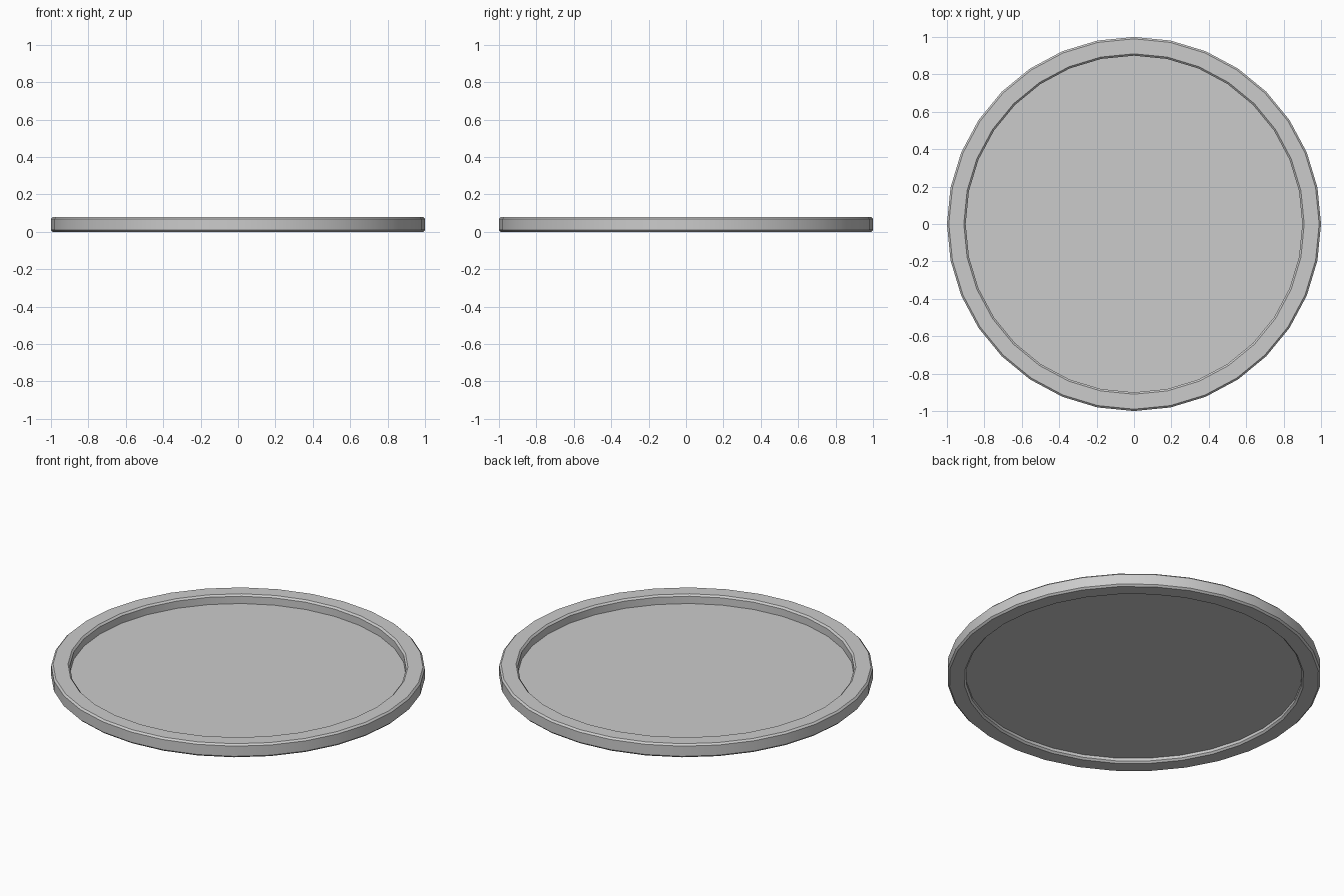
import bpy, bmesh, math

if "Cube" in bpy.data.objects:
    bpy.data.objects.remove(bpy.data.objects["Cube"])

SIDES = 32
R_OUT, R_IN, H, B = 1.0, 0.9, 0.08, 0.01
FLOOR_Z = 0.027


def ring(bm, r, z):
    return [bm.verts.new((r * math.cos(2 * math.pi * i / SIDES),
                          r * math.sin(2 * math.pi * i / SIDES), z))
            for i in range(SIDES)]


def finish(bm, name):
    bmesh.ops.recalc_face_normals(bm, faces=bm.faces)
    mesh = bpy.data.meshes.new(name)
    bm.to_mesh(mesh)
    bm.free()
    obj = bpy.data.objects.new(name, mesh)
    bpy.context.collection.objects.link(obj)
    bpy.ops.object.select_all(action='DESELECT')
    obj.select_set(True)
    bpy.context.view_layer.objects.active = obj
    bpy.ops.object.shade_smooth_by_angle(angle=math.radians(30))
    return obj


# Rim: closed chamfered profile swept round the axis
profile = [(R_OUT - B, 0), (R_OUT, B), (R_OUT, H - B), (R_OUT - B, H),
           (R_IN + B, H), (R_IN, H - B), (R_IN, B), (R_IN + B, 0)]
bm = bmesh.new()
rings = [ring(bm, r, z) for r, z in profile]
for a, b in zip(rings, rings[1:] + rings[:1]):
    for i in range(SIDES):
        j = (i + 1) % SIDES
        bm.faces.new((a[i], a[j], b[j], b[i]))
finish(bm, "tray_rim")

# Floor: thin sheet recessed inside the rim
bm = bmesh.new()
bm.faces.new(ring(bm, R_IN, FLOOR_Z))
for f in bm.faces:
    f.normal_update()
finish(bm, "tray_floor")
